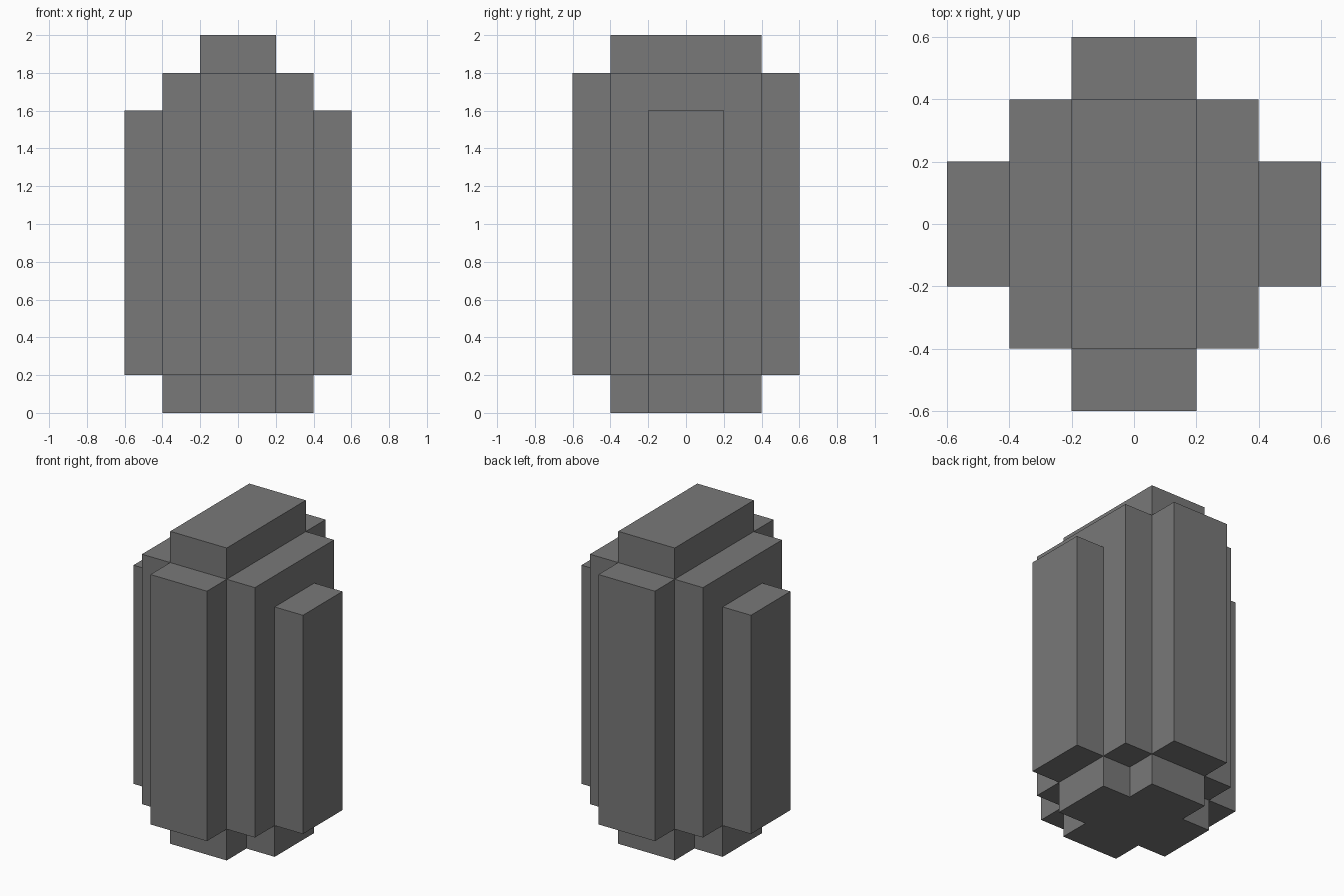
import bpy
import bmesh

cube = bpy.data.objects.get("Cube")
if cube:
    bpy.data.objects.remove(cube, do_unlink=True)

# Single grey material
grey = bpy.data.materials.new("stone_grey")
grey.use_nodes = True
COLOUR = (0.19, 0.19, 0.19, 1.0)
grey.diffuse_color = COLOUR
grey.node_tree.nodes["Principled BSDF"].inputs["Base Color"].default_value = COLOUR


def prism(name, outline, z0, z1):
    """Extrude a counter-clockwise outline from z0 up to z1."""
    bm = bmesh.new()
    base = bm.faces.new([bm.verts.new((x, y, z0)) for x, y in outline])
    top = bmesh.ops.extrude_face_region(bm, geom=[base], use_keep_orig=True)["geom"]
    bmesh.ops.translate(bm, vec=(0, 0, z1 - z0),
                        verts=[v for v in top if isinstance(v, bmesh.types.BMVert)])
    bmesh.ops.recalc_face_normals(bm, faces=bm.faces)
    mesh = bpy.data.meshes.new(name)
    bm.to_mesh(mesh)
    bm.free()
    mesh.materials.append(grey)
    obj = bpy.data.objects.new(name, mesh)
    bpy.context.collection.objects.link(obj)
    return obj


def box(name, x0, x1, y0, y1, z0, z1):
    return prism(name, [(x0, y0), (x1, y0), (x1, y1), (x0, y1)], z0, z1)


# Cross-shaped foot
a, b = 0.2, 0.4
cross = [(a, -b), (a, -a), (b, -a), (b, a), (a, a), (a, b),
         (-a, b), (-a, a), (-b, a), (-b, -a), (-a, -a), (-a, -b)]
prism("foot", cross, 0.0, 0.2)

# Square core and top ridge
box("core", -0.4, 0.4, -0.4, 0.4, 0.2, 1.8)
box("top_ridge", -0.2, 0.2, -0.4, 0.4, 1.8, 2.0)

# Tall slabs on the front and back
box("front_slab", -0.2, 0.2, -0.6, -0.4, 0.2, 1.8)
box("back_slab", -0.2, 0.2, 0.4, 0.6, 0.2, 1.8)

# Shorter slabs on the sides
box("left_slab", 0.4, 0.6, -0.2, 0.2, 0.2, 1.6)
box("right_slab", -0.6, -0.4, -0.2, 0.2, 0.2, 1.6)
